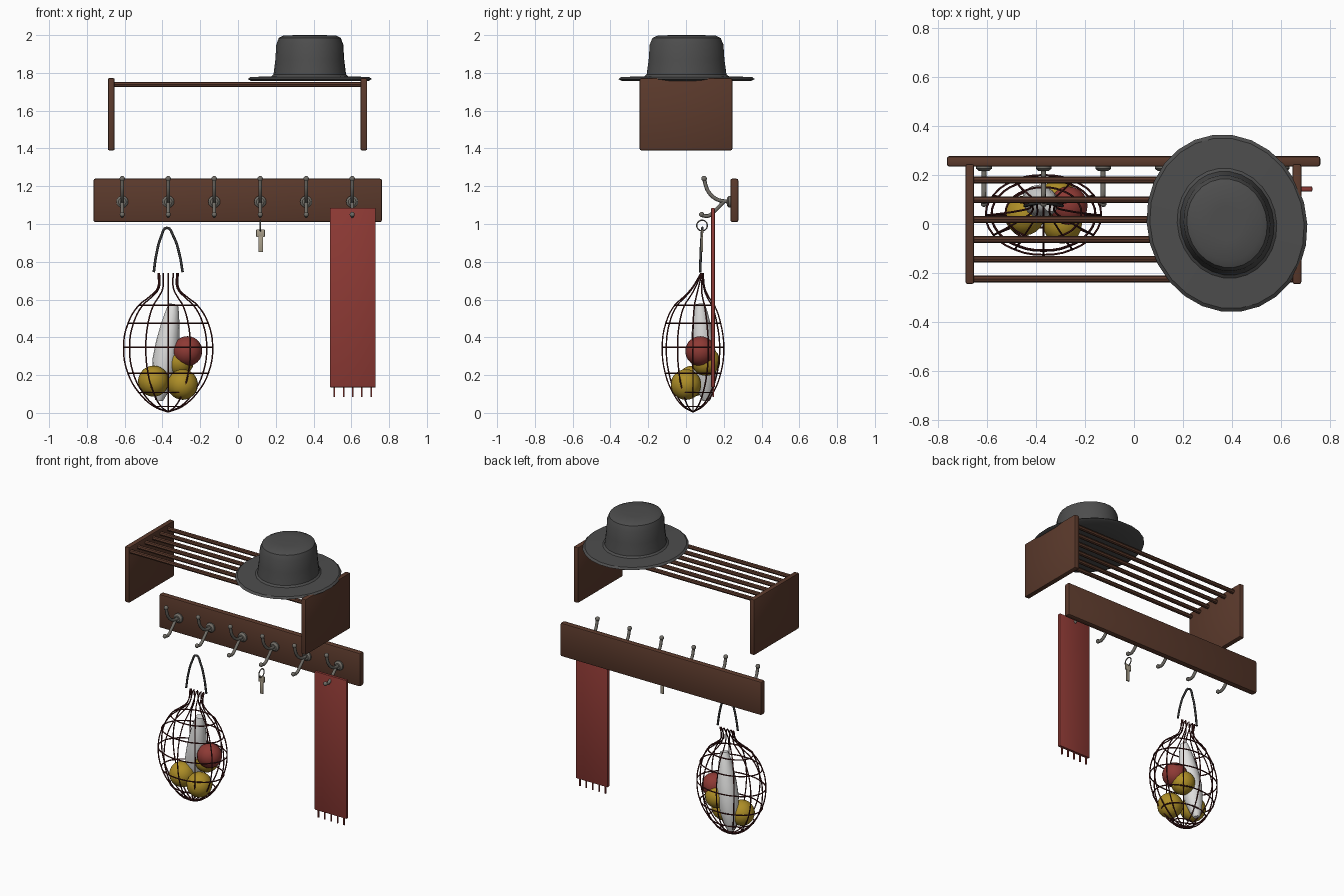
import bpy, bmesh, math
from mathutils import Vector, Matrix

if "Cube" in bpy.data.objects:
    bpy.data.objects.remove(bpy.data.objects["Cube"])


def material(name, rgb):
    m = bpy.data.materials.new(name)
    m.diffuse_color = (*rgb, 1)
    m.use_nodes = True
    m.node_tree.nodes["Principled BSDF"].inputs["Base Color"].default_value = m.diffuse_color
    return m


WOOD = material("brown wood", (0.105, 0.042, 0.025))
FELT = material("grey felt", (0.075, 0.075, 0.075))
METAL = material("hook metal", (0.17, 0.16, 0.14))
KEY = material("key metal", (0.40, 0.35, 0.26))
RED = material("red", (0.27, 0.042, 0.035))
YELLOW = material("yellow fruit", (0.42, 0.27, 0.02))
WHITE = material("off white", (0.75, 0.75, 0.74))
CORD = material("dark cord", (0.035, 0.036, 0.037))
NET = material("dark red net", (0.07, 0.012, 0.012))


def add(name, bm, mat, smooth=35):
    me = bpy.data.meshes.new(name)
    bmesh.ops.recalc_face_normals(bm, faces=bm.faces)
    bm.to_mesh(me)
    bm.free()
    return add_mesh(name, me, mat, smooth)


def add_mesh(name, me, mat, smooth=35):
    ob = bpy.data.objects.new(name, me)
    bpy.context.collection.objects.link(ob)
    me.materials.clear()
    me.materials.append(mat)
    if smooth:
        bpy.ops.object.select_all(action='DESELECT')
        ob.select_set(True)
        bpy.context.view_layer.objects.active = ob
        bpy.ops.object.shade_smooth_by_angle(angle=math.radians(smooth))
    return ob


def box(name, lo, hi, mat, bevel=0.0):
    lo, hi = Vector(lo), Vector(hi)
    bm = bmesh.new()
    bmesh.ops.create_cube(bm, size=1, matrix=Matrix.Translation((lo + hi) / 2) @ Matrix.Diagonal((*(hi - lo), 1)))
    if bevel:
        bmesh.ops.bevel(bm, geom=bm.edges[:], offset=bevel, segments=2, profile=0.5, affect='EDGES')
    return add(name, bm, mat)


def ball(name, c, r, mat, seg=20):
    bm = bmesh.new()
    bmesh.ops.create_uvsphere(bm, u_segments=seg, v_segments=seg * 2 // 3, radius=r, matrix=Matrix.Translation(c))
    return add(name, bm, mat)


def lathe(name, profile, mat, matrix, n=24, smooth=35):
    """Spin (radius, height) points round local z, capping the ends."""
    bm = bmesh.new()
    rings = [[bm.verts.new(matrix @ Vector((r * math.cos(k * math.tau / n), r * math.sin(k * math.tau / n), h)))
              for k in range(n)] for r, h in profile]
    for a, b in zip(rings, rings[1:]):
        for k in range(n):
            bm.faces.new((a[k], a[(k + 1) % n], b[(k + 1) % n], b[k]))
    bm.faces.new(rings[0])
    bm.faces.new(rings[-1])
    return add(name, bm, mat, smooth)


def tubes(name, paths, r, mat, res=4, sides=1):
    """Smooth round tubes; paths is a list of (points, closed)."""
    cu = bpy.data.curves.new(name, 'CURVE')
    cu.dimensions = '3D'
    cu.bevel_depth, cu.bevel_resolution, cu.resolution_u = r, sides, res
    cu.use_fill_caps = True
    for pts, closed in paths:
        s = cu.splines.new('BEZIER')
        s.bezier_points.add(len(pts) - 1)
        for p, co in zip(s.bezier_points, pts):
            p.co = co
            p.handle_left_type = p.handle_right_type = 'AUTO'
        s.use_cyclic_u = closed
    tmp = bpy.data.objects.new(name + "_path", cu)
    bpy.context.collection.objects.link(tmp)
    bpy.context.view_layer.update()
    me = bpy.data.meshes.new_from_object(tmp.evaluated_get(bpy.context.evaluated_depsgraph_get()))
    bpy.data.objects.remove(tmp)
    return add_mesh(name, me, mat, 50)


# Hook board and shelf ends
box("hook_board", (-0.765, 0.235, 1.01), (0.762, 0.277, 1.24), WOOD, 0.01)
for side, x in (("left", -0.671), ("right", 0.666)):
    box(side + "_shelf_end", (x - 0.018, -0.245, 1.39), (x + 0.018, 0.245, 1.772), WOOD, 0.008)

# Shelf rods
along_x = Matrix.Rotation(math.pi / 2, 4, 'Y')
for i in range(6):
    lathe(f"shelf_rod_{i + 1}", [(0.014, -0.665), (0.014, 0.66)], WOOD,
          Matrix.Translation((0, 0.18 - 0.081 * i, 1.738)) @ along_x, 8)

# Coat hooks: round plate, upper prong, lower prong, ball tips
for i in range(6):
    x = -0.613 + 0.2435 * i
    n = f"hook_{i + 1}"
    lathe(n + "_plate", [(0.032, 0), (0.032, 0.01), (0.02, 0.02)], METAL,
          Matrix.Translation((x, 0.236, 1.118)) @ Matrix.Rotation(math.pi / 2, 4, 'X'), 14)
    up = [(0.225, 1.118), (0.165, 1.13), (0.118, 1.172), (0.096, 1.235)]
    low = [(0.2, 1.118), (0.16, 1.077), (0.118, 1.043), (0.085, 1.046)]
    tubes(n + "_prongs", [([(x, y, z) for y, z in p], False) for p in (up, low)], 0.010, METAL, 5, 2)
    ball(n + "_upper_tip", (x, 0.096, 1.24), 0.015, METAL, 10)
    ball(n + "_lower_tip", (x, 0.083, 1.05), 0.014, METAL, 10)

# Hat: oval lathe, turned slightly
hat = [(0.50, 1.765), (0.95, 1.758), (1.0, 1.767), (0.96, 1.778), (0.62, 1.782), (0.585, 1.792),
       (0.555, 1.87), (0.54, 1.95), (0.50, 1.985), (0.42, 1.998), (0.2, 2.0)]
lathe("hat", hat, FELT, Matrix.Translation((0.38, 0.003, 0)) @ Matrix.Rotation(math.radians(15), 4, 'Z')
      @ Matrix.Diagonal((0.326, 0.366, 1, 1)), 26)

# Scarf with fringe
box("scarf", (0.487, 0.133, 0.135), (0.729, 0.153, 1.085), RED, 0.004)
for i in range(5):
    x = 0.51 + 0.0487 * i
    box(f"scarf_fringe_{i + 1}", (x - 0.004, 0.139, 0.085), (x + 0.004, 0.147, 0.14), RED)

# Key and its ring
KX, KY = 0.119, 0.085
tubes("key_ring", [([(KX, KY + 0.028 * math.cos(a), 0.992 + 0.028 * math.sin(a))
                     for a in (k * math.tau / 10 for k in range(10))], True)], 0.004, METAL, 3)
box("key_bow", (KX - 0.023, KY - 0.005, 0.93), (KX + 0.023, KY + 0.005, 0.972), KEY, 0.004)
box("key_blade", (KX - 0.01, KY - 0.005, 0.852), (KX + 0.014, KY + 0.005, 0.94), KEY, 0.002)

# Net bag: (z, half width x, half width y, centre y)
CX = -0.37
sections = [(0.74, 0.053, 0.006, 0.085), (0.66, 0.056, 0.035, 0.065), (0.61, 0.105, 0.07, 0.053),
            (0.57, 0.155, 0.105, 0.045), (0.475, 0.212, 0.145, 0.038), (0.347, 0.236, 0.163, 0.037),
            (0.21, 0.213, 0.147, 0.037), (0.108, 0.155, 0.107, 0.037), (0.034, 0.075, 0.052, 0.037),
            (0.006, 0.004, 0.003, 0.037)]


def net_point(s, a):
    z, rx, ry, cy = s
    return (CX + rx * math.cos(a), cy + ry * math.sin(a), z)


angles = [k * math.tau / 12 for k in range(12)]
tubes("net_strands", [([net_point(s, a) for s in sections], False) for a in angles], 0.004, NET, 4)
tubes("net_rings", [([net_point(s, a) for a in angles], True) for s in sections[3:9]], 0.004, NET, 3)

# Bag handle
handle = [(-0.446, 0.075, 0.745), (-0.432, 0.078, 0.84), (-0.406, 0.083, 0.935), (-0.377, 0.087, 0.98),
          (-0.342, 0.083, 0.935), (-0.31, 0.078, 0.84), (-0.293, 0.075, 0.745)]
tubes("bag_handle", [(handle, False)], 0.007, CORD, 4, 2)

# Fruit in the bag
ball("yellow_fruit_left", (-0.447, 0.035, 0.168), 0.082, YELLOW)
ball("yellow_fruit_right", (-0.293, 0.0, 0.15), 0.081, YELLOW)
ball("yellow_fruit_back", (-0.31, 0.105, 0.272), 0.076, YELLOW)
ball("red_fruit", (-0.268, 0.075, 0.327), 0.079, RED)

# White root vegetable leaning in the bag
bottom, top = Vector((-0.418, 0.108, 0.065)), Vector((-0.342, 0.075, 0.575))
axis = top - bottom
shape = [(0.02, 0), (0.038, 0.08), (0.056, 0.22), (0.067, 0.42), (0.062, 0.6), (0.05, 0.78), (0.036, 0.92), (0.025, 1)]
lathe("white_root", [(r, t * axis.length) for r, t in shape], WHITE,
      Matrix.Translation(bottom) @ axis.to_track_quat('Z', 'Y').to_matrix().to_4x4(), 16)
